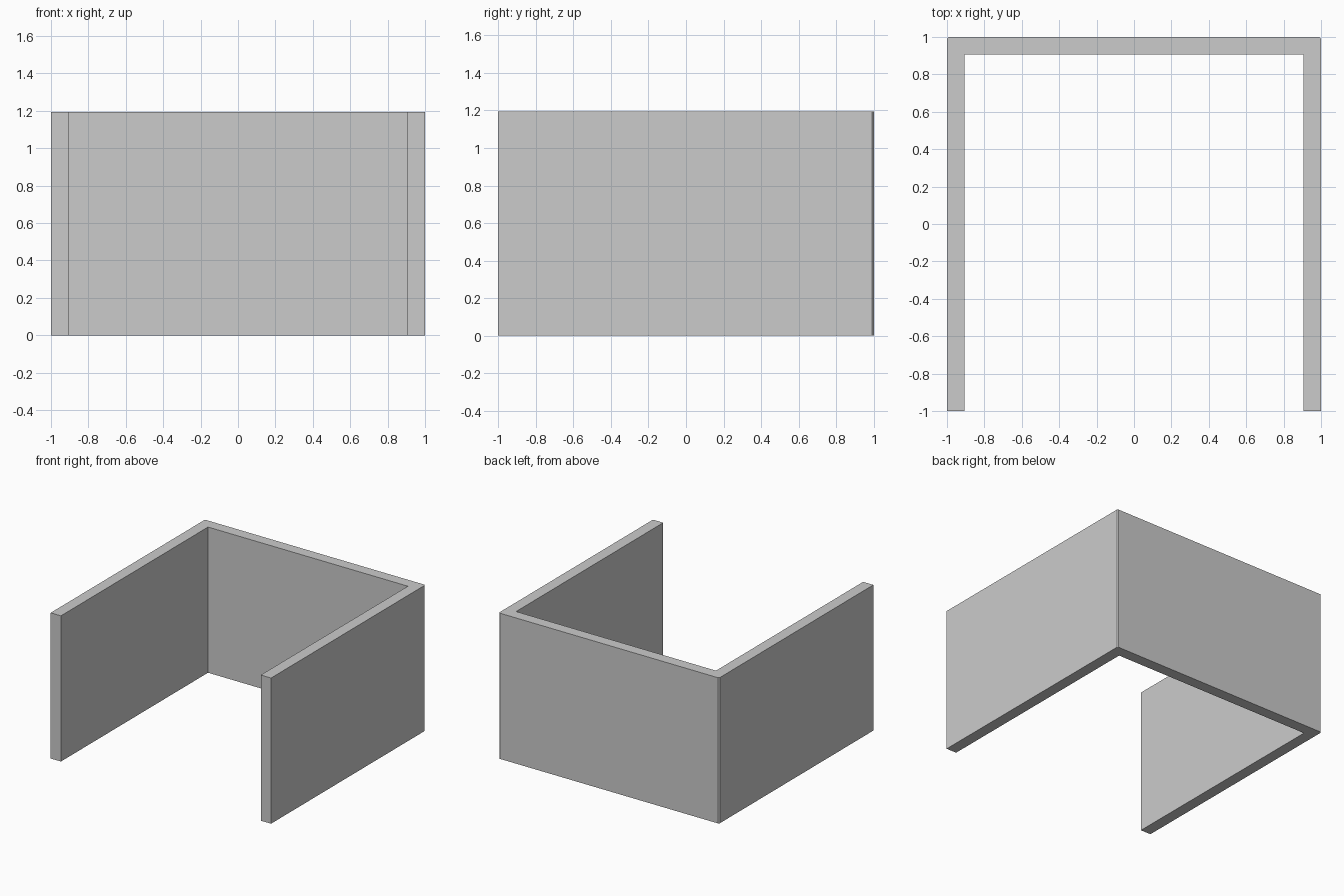
import bpy, bmesh

if "Cube" in bpy.data.objects:
    bpy.data.objects.remove(bpy.data.objects["Cube"])

HEIGHT, THICK, CHAMFER = 1.195, 0.093, 0.01

# U-shaped plan outline: right half, then its mirror image
inner = 1 - THICK
half = [(inner, inner), (inner, -1), (1, -1), (1, 1 - CHAMFER), (1 - CHAMFER, 1)]
outline = half + [(-x, y) for x, y in reversed(half)]

# Extrude the outline up into a three-sided wall
bm = bmesh.new()
base = bm.faces.new([bm.verts.new((x, y, 0)) for x, y in outline])
top = bmesh.ops.extrude_face_region(bm, geom=[base], use_keep_orig=True)
verts = [v for v in top["geom"] if isinstance(v, bmesh.types.BMVert)]
bmesh.ops.translate(bm, verts=verts, vec=(0, 0, HEIGHT))
bmesh.ops.recalc_face_normals(bm, faces=bm.faces)

mesh = bpy.data.meshes.new("three_sided_wall")
bm.to_mesh(mesh)
bm.free()
wall = bpy.data.objects.new("three_sided_wall", mesh)
bpy.context.collection.objects.link(wall)
